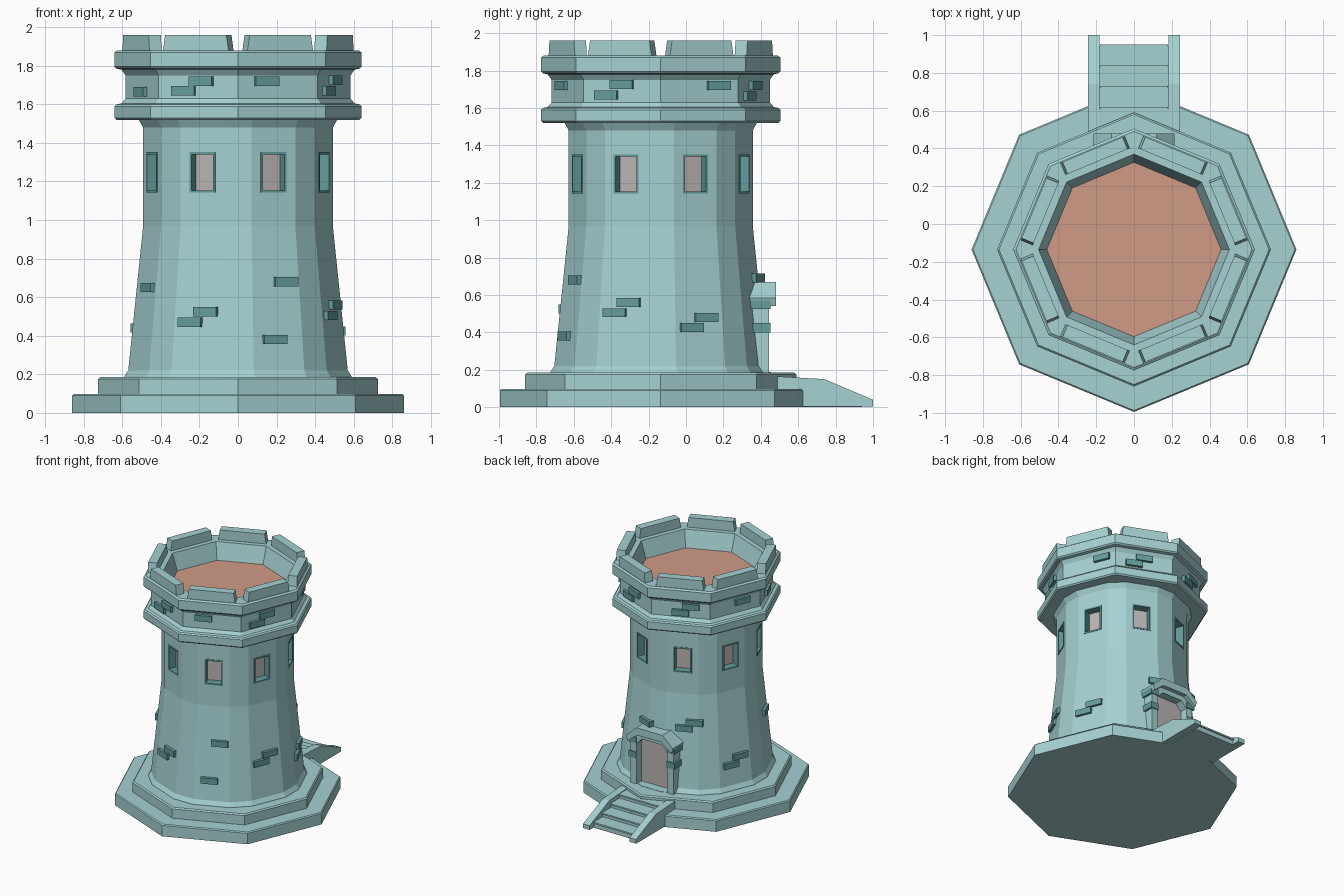
import bpy, bmesh
from math import radians, sin, cos, pi
from mathutils import Matrix

cube = bpy.data.objects.get("Cube")
if cube:
    bpy.data.objects.remove(cube, do_unlink=True)

CENTRE = Matrix.Translation((0, -0.135, 0))      # tower axis
FACES = [22.5 + 45 * k for k in range(8)]        # wall directions, from the front


def material(name, rgb):
    m = bpy.data.materials.new(name)
    m.use_nodes = True
    m.diffuse_color = (*rgb, 1)
    m.node_tree.nodes["Principled BSDF"].inputs["Base Color"].default_value = (*rgb, 1)
    return m


STONE = material("pale teal stone", (0.38, 0.64, 0.65))
TRIM = material("dark teal trim", (0.13, 0.34, 0.34))
PANEL = material("warm grey panel", (0.50, 0.46, 0.46))
FLOOR = material("salmon floor", (0.64, 0.33, 0.24))


def finish(name, bm, mat):
    bmesh.ops.recalc_face_normals(bm, faces=bm.faces)
    mesh = bpy.data.meshes.new(name)
    bm.to_mesh(mesh)
    bm.free()
    mesh.materials.append(mat)
    ob = bpy.data.objects.new(name, mesh)
    bpy.context.collection.objects.link(ob)
    return ob


def turned(theta):
    return CENTRE @ Matrix.Rotation(radians(theta), 4, 'Z')


def add_box(bm, size, place):
    bmesh.ops.create_cube(bm, size=1, matrix=place @ Matrix.Diagonal((*size, 1)))


def add_wall_box(bm, theta, t, r, z, size):
    """Box on a wall: t along the wall, r out from the axis."""
    add_box(bm, size, turned(theta) @ Matrix.Translation((t, -r, z)))


def add_prism(bm, outline, y0, y1, place=Matrix()):
    """Extrude an x-z outline from y0 to y1."""
    near = [bm.verts.new(place @ Matrix.Translation((x, y0, z)).translation) for x, z in outline]
    far = [bm.verts.new(place @ Matrix.Translation((x, y1, z)).translation) for x, z in outline]
    bm.faces.new(near)
    bm.faces.new(far[::-1])
    n = len(outline)
    for i in range(n):
        j = (i + 1) % n
        bm.faces.new((near[i], far[i], far[j], near[j]))


def lathe(name, profile, mat, angles=range(0, 360, 45)):
    """Faceted solid round the tower axis, capped at both ends."""
    bm = bmesh.new()
    rings = [[bm.verts.new((r * cos(radians(a)), r * sin(radians(a)) - 0.135, z)) for a in angles]
             for r, z in profile]
    n = len(rings[0])
    for low, high in zip(rings, rings[1:]):
        for i in range(n):
            j = (i + 1) % n
            bm.faces.new((low[i], low[j], high[j], high[i]))
    bm.faces.new(rings[0])
    bm.faces.new(rings[-1])
    return finish(name, bm, mat)


# Stepped base
lathe("base_lower", [(0.86, 0), (0.86, 0.09), (0.852, 0.098)], STONE)
lathe("base_upper", [(0.725, 0.09), (0.725, 0.175), (0.715, 0.185)], STONE)

# Tower wall: octagon with chamfered corners
corners = [45 * k + s for k in range(8) for s in (-8.2, 8.2)]
tower = lathe("tower_wall", [(0.60, 0.17), (0.595, 0.19), (0.575, 0.22), (0.497, 0.97),
                             (0.497, 1.48), (0.525, 1.53)], STONE, corners)

# Parapet with two ledges and a sunken roof
lathe("parapet", [(0.45, 1.52), (0.63, 1.52), (0.64, 1.53), (0.64, 1.59), (0.63, 1.6),
                  (0.605, 1.605), (0.583, 1.63), (0.583, 1.75), (0.605, 1.78), (0.63, 1.785),
                  (0.64, 1.795), (0.64, 1.87), (0.625, 1.88), (0.505, 1.88), (0.46, 1.74)], STONE)
lathe("roof_floor", [(0.465, 1.736), (0.465, 1.744)], FLOOR)

# Battlements
bm = bmesh.new()
for a in FACES:
    add_prism(bm, [(-0.185, 1.87), (0.185, 1.87), (0.172, 1.96), (-0.172, 1.96)],
              -0.573, -0.504, turned(a))
finish("battlements", bm, STONE)

# Cut window and door recesses
DOOR = [(-0.14, 0.187), (-0.14, 0.52), (-0.09, 0.57), (0.09, 0.57), (0.14, 0.52), (0.14, 0.187)]
bm = bmesh.new()
for a in FACES:
    add_wall_box(bm, a, 0, 0.48, 1.247, (0.14, 0.14, 0.205))
add_prism(bm, DOOR, 0.36, 0.6)
cutter = finish("recess_cutter", bm, STONE)
cutter.hide_render = True
mod = tower.modifiers.new("recesses", 'BOOLEAN')
mod.operation = 'DIFFERENCE'
mod.solver = 'EXACT'
mod.object = cutter
bpy.context.view_layer.objects.active = tower
bpy.ops.object.modifier_apply(modifier=mod.name)
bpy.data.objects.remove(cutter, do_unlink=True)

# Windows: lining and pane
lining, panes = bmesh.new(), bmesh.new()
for a in FACES:
    for s in (-1, 1):
        add_wall_box(lining, a, s * 0.066, 0.447, 1.247, (0.012, 0.076, 0.209))
        add_wall_box(lining, a, 0, 0.447, 1.247 + s * 0.099, (0.14, 0.076, 0.012))
    add_wall_box(panes, a, 0, 0.415, 1.247, (0.136, 0.012, 0.2))
finish("window_linings", lining, TRIM)
finish("window_panes", panes, PANEL)

# Door, surround, hood and corner blocks
bm = bmesh.new()
add_prism(bm, DOOR, 0.355, 0.38)
finish("door", bm, PANEL)

bm = bmesh.new()
add_prism(bm, [(-0.195, 0.18), (-0.195, 0.55), (-0.11, 0.62), (0.11, 0.62), (0.195, 0.55),
               (0.195, 0.18)] + DOOR[::-1], 0.33, 0.445)
finish("door_surround", bm, STONE)

bm = bmesh.new()
add_prism(bm, [(-0.215, 0.585), (-0.12, 0.67), (0.12, 0.67), (0.215, 0.585), (0.2, 0.54),
               (0.11, 0.61), (-0.11, 0.61), (-0.2, 0.54)], 0.33, 0.48)
finish("door_hood", bm, STONE)

bm = bmesh.new()
for s in (-1, 1):
    for z in (0.425, 0.55):
        add_box(bm, (0.07, 0.12, 0.05), Matrix.Translation((s * 0.175, 0.393, z)))
finish("door_blocks", bm, TRIM)

# Stairs with side rails
bm = bmesh.new()
for i in range(4):
    y, z = 0.61 + 0.11 * i, 0.155 - 0.035 * i
    add_box(bm, (0.37, 0.13, z), Matrix.Translation((0, y - 0.065, z / 2)))
    add_box(bm, (0.36, 0.02, 0.012), Matrix.Translation((0, y, z - 0.006)))
finish("stairs", bm, STONE)

bm = bmesh.new()
for s in (-1, 1):
    add_prism(bm, [(0.48, 0.005), (0.48, 0.165), (0.74, 0.15), (1.0, 0.04), (1.0, 0.005)],
              s * 0.183, s * 0.243, Matrix.Rotation(pi / 2, 4, 'Z'))
finish("stair_rails", bm, STONE)

# Raised bricks: wall direction -> (along wall, height)
LOWER = {22.5: [(0.055, 0.68), (-0.02, 0.38)],
         67.5: [(0.035, 0.56), (-0.045, 0.505)],
         112.5: [(0.04, 0.48), (-0.045, 0.425)],
         157.5: [(0.11, 0.69)],
         202.5: [(0.1, 0.75), (0.02, 0.70)],
         247.5: [(0.045, 0.44), (-0.04, 0.385)],
         292.5: [(0.04, 0.65)],
         337.5: [(0.04, 0.525), (-0.045, 0.47)]}
UPPER = {22.5: [(-0.065, 1.72)],
         67.5: [(0, 1.725), (-0.09, 1.67)],
         112.5: [(0.11, 1.72)],
         157.5: [(0, 1.72), (-0.08, 1.665)],
         202.5: [(0.08, 1.725), (0, 1.67)],
         247.5: [(0.06, 1.72)],
         292.5: [(0, 1.665)],
         337.5: [(0.02, 1.72), (-0.08, 1.67)]}
bm = bmesh.new()
for layout in (LOWER, UPPER):
    for a, spots in layout.items():
        for t, z in spots:
            r = 0.539 if z > 1.5 else 0.482 + 0.1 * (0.97 - z)
            add_wall_box(bm, a, t, r - 0.008, z, (0.13, 0.06, 0.048))
finish("raised_bricks", bm, TRIM)
